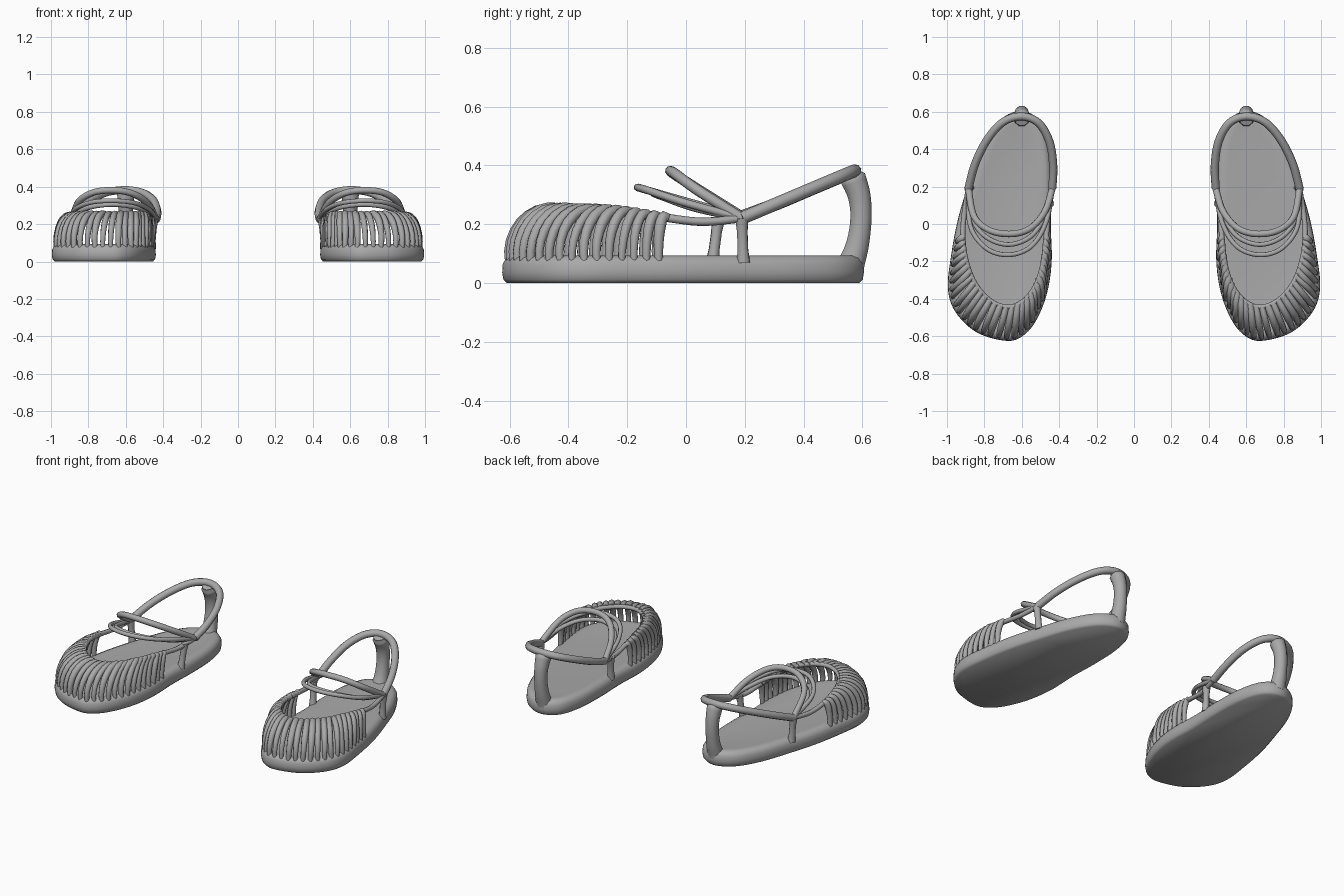
import bpy, bmesh, random
from mathutils import Vector
from mathutils.geometry import interpolate_bezier

random.seed(4)
cube = bpy.data.objects.get("Cube")
if cube:
    bpy.data.objects.remove(cube)

grey = bpy.data.materials.new("plain grey")
grey.use_nodes = True
grey.diffuse_color = (0.4, 0.4, 0.4, 1)
grey.node_tree.nodes["Principled BSDF"].inputs["Base Color"].default_value = grey.diffuse_color


def smooth_path(points, closed=False, steps=6):
    """Catmull-Rom path through the points."""
    p = [Vector(q) for q in points]
    n = len(p)
    at = (lambda i: p[i % n]) if closed else (lambda i: p[max(0, min(n - 1, i))])
    out = []
    for i in range(n if closed else n - 1):
        a, b, c, d = at(i - 1), at(i), at(i + 1), at(i + 2)
        out += interpolate_bezier(b, b + (c - a) / 6, c - (d - b) / 6, c, steps + 1)[:-1]
    return out if closed else out + [p[-1]]


def resample(path, count):
    """Evenly spaced points along a path."""
    lengths = [0]
    for a, b in zip(path, path[1:]):
        lengths.append(lengths[-1] + (b - a).length)
    out, j = [], 0
    for i in range(count):
        t = lengths[-1] * i / (count - 1)
        while j < len(path) - 2 and lengths[j + 1] < t:
            j += 1
        out.append(path[j].lerp(path[j + 1], (t - lengths[j]) / (lengths[j + 1] - lengths[j])))
    return out


def finish(name, mesh):
    """Add a mesh for one shoe and mirror it for the other."""
    obj = bpy.data.objects.new(name, mesh)
    bpy.context.collection.objects.link(obj)
    mesh.materials.clear()
    mesh.materials.append(grey)
    mod = obj.modifiers.new("Pair", 'MIRROR')
    mod.use_mirror_merge = False
    bpy.ops.object.select_all(action='DESELECT')
    obj.select_set(True)
    bpy.context.view_layer.objects.active = obj
    bpy.ops.object.shade_smooth_by_angle(angle=0.9)
    return obj


def tubes(name, paths, sides=2):
    """Round tubes; each path is a list of (point, radius)."""
    curve = bpy.data.curves.new(name, 'CURVE')
    curve.dimensions = '3D'
    curve.bevel_depth = 1
    curve.bevel_resolution = sides
    curve.use_fill_caps = True
    for path in paths:
        spline = curve.splines.new('POLY')
        spline.points.add(len(path) - 1)
        for pt, (co, r) in zip(spline.points, path):
            pt.co = (*co, 1)
            pt.radius = r
    temp = bpy.data.objects.new(name + " path", curve)
    mesh = bpy.data.meshes.new_from_object(temp)
    bpy.data.objects.remove(temp)
    bpy.data.curves.remove(curve)
    return finish(name, mesh)


def strap(name, points, radius):
    return tubes(name, [[(p, radius) for p in smooth_path(points)]])


# Sole: foot outline lofted through a rounded edge profile
outline = smooth_path([(x, y, 0) for x, y in [
    (.68, -.625), (.84, -.58), (.955, -.47), (.995, -.34), (.975, -.15), (.94, .03),
    (.89, .2), (.82, .4), (.73, .545), (.61, .605), (.5, .55), (.45, .4),
    (.44, .2), (.445, 0), (.44, -.2), (.465, -.37), (.52, -.51), (.59, -.595)]], closed=True)
count = len(outline)
normals = []
for i in range(count):
    t = outline[(i + 1) % count] - outline[i - 1]
    normals.append(Vector((t.y, -t.x, 0)).normalized())

bm = bmesh.new()
rings = []
for inset, z in [(.015, 0), (.004, .012), (0, .035), (.002, .065), (.014, .085), (.035, .094), (.06, .09)]:
    rings.append([bm.verts.new(p - n * inset + Vector((0, 0, z))) for p, n in zip(outline, normals)])
for low, high in zip(rings, rings[1:]):
    for i in range(count):
        j = (i + 1) % count
        bm.faces.new((low[i], low[j], high[j], high[i]))
bm.faces.new(rings[0][::-1])
bm.faces.new(rings[-1])
sole = bpy.data.meshes.new("sole")
bm.to_mesh(sole)
bm.free()
finish("sole", sole)

# Rim of the toe cover, running back to the side joints
inner_joint, outer_joint = (.437, .19, .225), (.885, .19, .22)
cover = [(.47, -.07, .222), (.488, -.22, .243), (.53, -.34, .25), (.6, -.42, .252),
         (.68, -.445, .252), (.77, -.41, .252), (.85, -.32, .25), (.897, -.2, .243), (.915, -.07, .222)]
strap("toe_rim", [inner_joint, (.457, .06, .208)] + cover + [(.907, .06, .208), outer_joint], .014)

# Gathered ribs from the sole edge up to the rim
base = [p - n * .022 for p, n in zip(outline, normals)]
toe_start = next(i for i in range(count // 2, count) if outline[i].y < -.08)
toe_end = next(i for i in range(count // 2) if outline[i].y > -.09)
feet = resample(base[toe_start:] + base[:toe_end + 1], 31)
tops = resample(smooth_path(cover), 31)
ribs = []
for foot, top in zip(feet, tops):
    foot = foot + Vector((0, 0, .07))
    out = Vector((foot.x - top.x, foot.y - top.y, 0))
    side = Vector((-out.y, out.x, 0)).normalized() * random.uniform(-.008, .008)
    bend = interpolate_bezier(foot, foot + out * .12 + Vector((0, 0, .1)) + side,
                              top + out * .55 + Vector((0, 0, .02)) + side, top, 9)
    width = random.uniform(.9, 1.12)
    ribs.append([(p, width * (.0135 + .005 * min(1, i / 4))) for i, p in enumerate(bend)])
tubes("toe_ribs", ribs)

# Ankle loop and heel post
strap("ankle_loop", [outer_joint, (.85, .32, .275), (.785, .45, .33), (.7, .545, .37), (.6, .575, .382),
                     (.51, .54, .367), (.452, .44, .325), (.432, .31, .27), inner_joint], .022)
post = smooth_path([(.6, .56, .06), (.6, .583, .13), (.6, .595, .22), (.6, .588, .3), (.6, .56, .375)])
tubes("heel_post", [[(p, .038 + .012 * abs(i / 12 - 1) ** 2 - .012 * (i > 22)) for i, p in enumerate(post)]], 3)

# Crossing instep straps
strap("upper_instep_strap", [outer_joint, (.855, .04, .315), (.77, -.035, .37), (.65, -.053, .38),
                             (.55, -.02, .357), (.475, .07, .3), inner_joint], .018)
strap("middle_instep_strap", [outer_joint, (.865, .03, .255), (.79, -.07, .29), (.67, -.11, .305),
                              (.55, -.065, .29), (.475, .05, .255), inner_joint], .013)
strap("lower_instep_strap", [outer_joint, (.875, -.01, .275), (.79, -.13, .315), (.67, -.165, .325),
                             (.55, -.12, .312), (.47, .01, .275), inner_joint], .013)

# Side posts carrying the joints
for name, foot, top in [("outer_post", (.875, .195, .07), outer_joint),
                        ("inner_post", (.462, .09, .07), (.45, .11, .22))]:
    foot, top = Vector(foot), Vector(top)
    tubes(name, [[(foot, .024), (foot.lerp(top, .3), .019), (foot.lerp(top, .7), .019), (top, .024)]])
